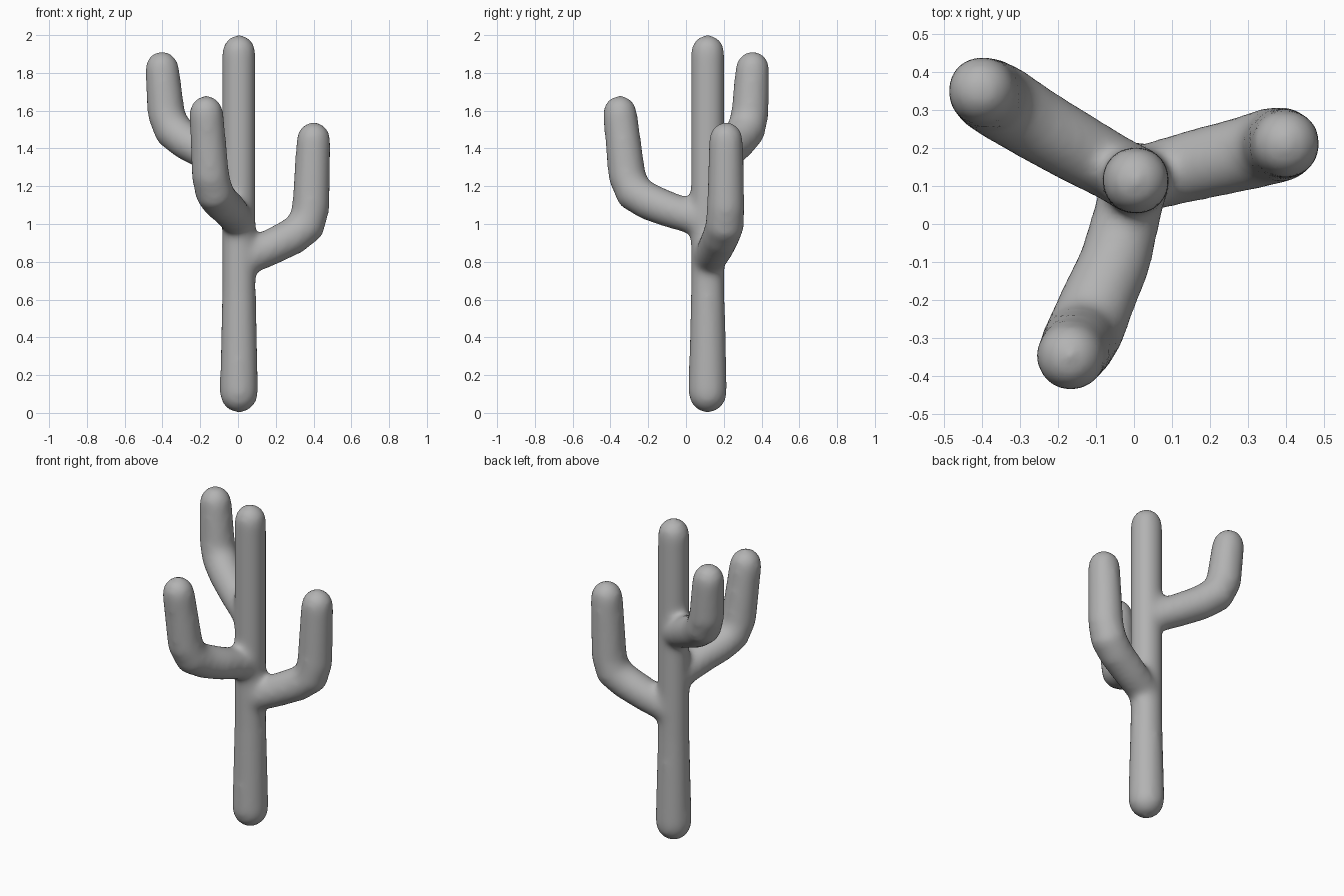
import bpy, bmesh, math
from mathutils import Vector

cube = bpy.data.objects.get("Cube")
if cube:
    bpy.data.objects.remove(cube)

SIDES = 20
grey = bpy.data.materials.new("plain grey")
grey.use_nodes = True
grey.diffuse_color = (0.45, 0.45, 0.45, 1)
grey.node_tree.nodes["Principled BSDF"].inputs["Base Color"].default_value = grey.diffuse_color


def dome(centre, direction, radius):
    """Rings from the rim of a rounded end out to near its pole."""
    angles = [math.radians(a) for a in (25, 50, 70, 85)]
    return [(centre + direction * radius * math.sin(a), radius * math.cos(a)) for a in angles]


def limb(name, path, radii):
    """Closed tube with domed ends along a path of points."""
    pts = [Vector(p) for p in path]
    first = (pts[0] - pts[1]).normalized()
    last = (pts[-1] - pts[-2]).normalized()
    rings = dome(pts[0], first, radii[0])[::-1]
    rings += list(zip(pts, radii))
    rings += dome(pts[-1], last, radii[-1])

    bm = bmesh.new()
    loops = []
    side = Vector((0.3, -1, 0.1))
    for i, (centre, radius) in enumerate(rings):
        before = rings[max(i - 1, 0)][0]
        after = rings[min(i + 1, len(rings) - 1)][0]
        axis = (after - before).normalized()
        # carry the side vector along so the tube does not twist
        side = (side - axis * side.dot(axis)).normalized()
        other = axis.cross(side)
        turn = [2 * math.pi * k / SIDES for k in range(SIDES)]
        loops.append([bm.verts.new(centre + radius * (side * math.cos(t) + other * math.sin(t)))
                      for t in turn])
    for a, b in zip(loops, loops[1:]):
        for k in range(SIDES):
            n = (k + 1) % SIDES
            bm.faces.new((a[k], a[n], b[n], b[k]))
    bm.faces.new(loops[0][::-1])
    bm.faces.new(loops[-1])
    bmesh.ops.recalc_face_normals(bm, faces=bm.faces)
    mesh = bpy.data.meshes.new(name)
    bm.to_mesh(mesh)
    bm.free()
    mesh.materials.append(grey)
    obj = bpy.data.objects.new(name, mesh)
    bpy.context.collection.objects.link(obj)
    return obj


# Trunk, slightly wider at the foot
cactus = limb("cactus",
              [(0.005, 0.115, 0.103), (0.005, 0.115, 0.65), (0.005, 0.115, 1.0), (0.005, 0.115, 1.912)],
              [0.104, 0.091, 0.091, 0.091])

# Three bent arms, each rising from the trunk
ARM_RADII = [0.088, 0.096, 0.1, 0.104, 0.101, 0.092]
arms = [
    limb("left_arm", [(0.005, 0.115, 0.80), (0.16, 0.155, 0.87), (0.29, 0.185, 0.935),
                      (0.36, 0.205, 0.99), (0.385, 0.21, 1.08), (0.4, 0.212, 1.45)], ARM_RADII),
    limb("front_arm", [(0.005, 0.115, 1.01), (-0.05, -0.1, 1.08), (-0.095, -0.2, 1.12),
                       (-0.125, -0.275, 1.165), (-0.145, -0.312, 1.25), (-0.168, -0.35, 1.59)], ARM_RADII),
    limb("back_arm", [(0.005, 0.115, 1.29), (-0.15, 0.2, 1.37), (-0.27, 0.27, 1.435),
                      (-0.345, 0.318, 1.495), (-0.38, 0.338, 1.58), (-0.402, 0.352, 1.825)], ARM_RADII),
]

# Fuse the arms to the trunk, then soften the joints
bpy.ops.object.select_all(action="DESELECT")
bpy.context.view_layer.objects.active = cactus
cactus.select_set(True)
for arm in arms:
    union = cactus.modifiers.new("union", "BOOLEAN")
    union.operation = "UNION"
    union.solver = "EXACT"
    union.object = arm
    bpy.ops.object.modifier_apply(modifier=union.name)
    bpy.data.objects.remove(arm)

remesh = cactus.modifiers.new("remesh", "REMESH")
remesh.mode = "VOXEL"
remesh.voxel_size = 0.016
remesh.use_smooth_shade = True
soften = cactus.modifiers.new("soften", "SMOOTH")
soften.factor = 0.5
soften.iterations = 24
for name in ("remesh", "soften"):
    bpy.ops.object.modifier_apply(modifier=name)
bpy.ops.object.shade_smooth()
